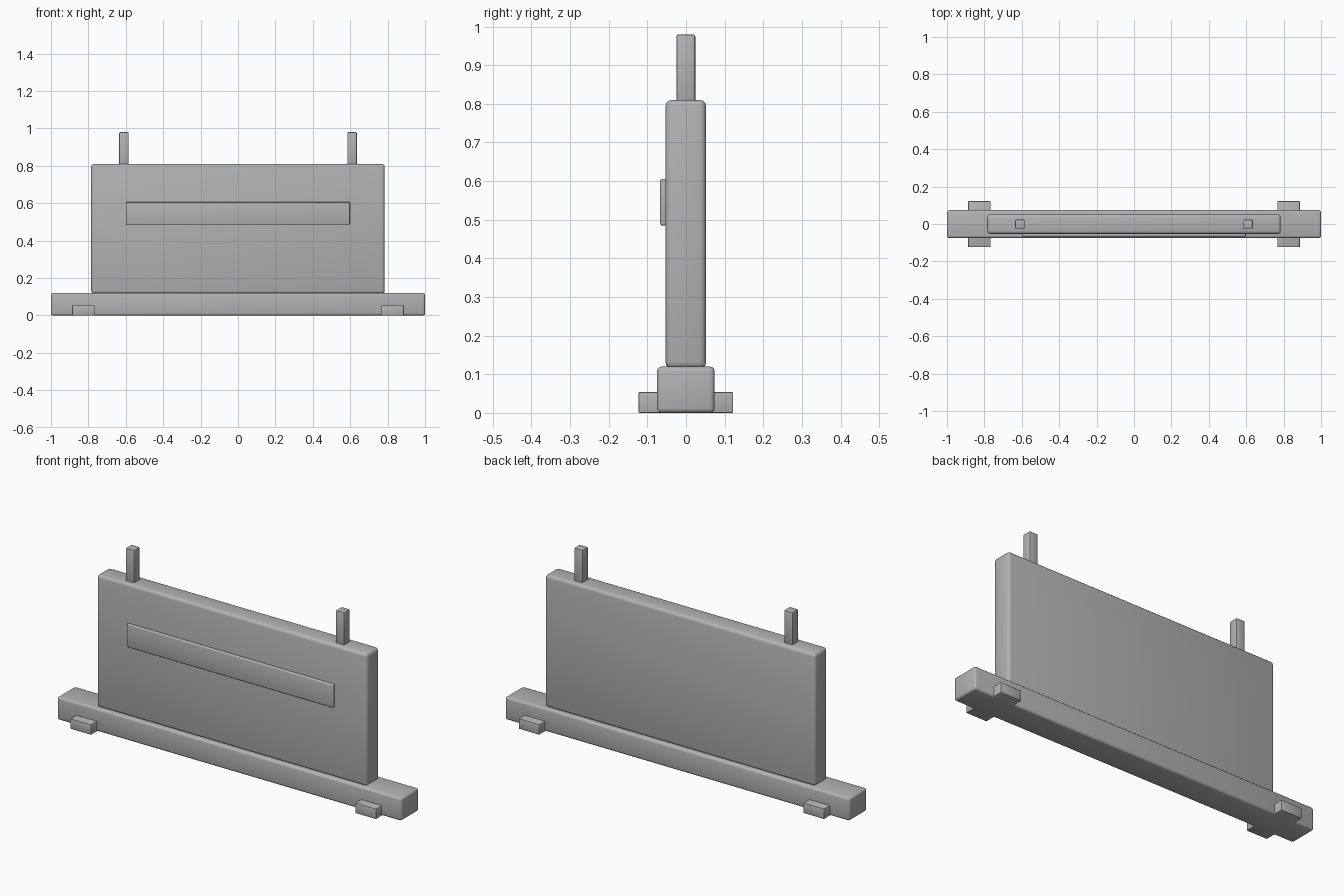
import bpy

if "Cube" in bpy.data.objects:
    bpy.data.objects.remove(bpy.data.objects["Cube"])

grey = bpy.data.materials.new("plain grey")
grey.diffuse_color = (0.45, 0.45, 0.45, 1)
grey.use_nodes = True
grey.node_tree.nodes["Principled BSDF"].inputs["Base Color"].default_value = grey.diffuse_color


def block(name, lo, hi, bevel, segments=3):
    """Rounded box between two opposite corners."""
    bpy.ops.mesh.primitive_cube_add(size=1, location=[(a + b) / 2 for a, b in zip(lo, hi)])
    ob = bpy.context.object
    ob.name = name
    ob.scale = [b - a for a, b in zip(lo, hi)]
    bpy.ops.object.transform_apply(location=False, rotation=False, scale=True)
    mod = ob.modifiers.new("rounded edges", 'BEVEL')
    mod.width = bevel
    mod.segments = segments
    mod.limit_method = 'NONE'
    bpy.ops.object.modifier_apply(modifier=mod.name)
    ob.data.materials.append(grey)
    bpy.ops.object.shade_smooth_by_angle()
    return ob


# Long base rail and upright panel
block("base_rail", (-1, -0.075, 0), (1, 0.074, 0.12), 0.012)
block("upright_panel", (-0.785, -0.053, 0.115), (0.784, 0.052, 0.81), 0.016)

# Raised strip on the front of the panel
block("front_strip", (-0.6, -0.067, 0.485), (0.598, -0.045, 0.606), 0.005)

# Cross feet and top posts, one of each per side
for side, s in (("left", -1), ("right", 1)):
    fx, px = 0.827 * s, 0.61 * s
    block(f"{side}_foot", (fx - 0.06, -0.123, 0), (fx + 0.06, 0.122, 0.054), 0.003, 2)
    block(f"{side}_post", (px - 0.025, -0.025, 0.79), (px + 0.025, 0.024, 0.98), 0.006, 2)
